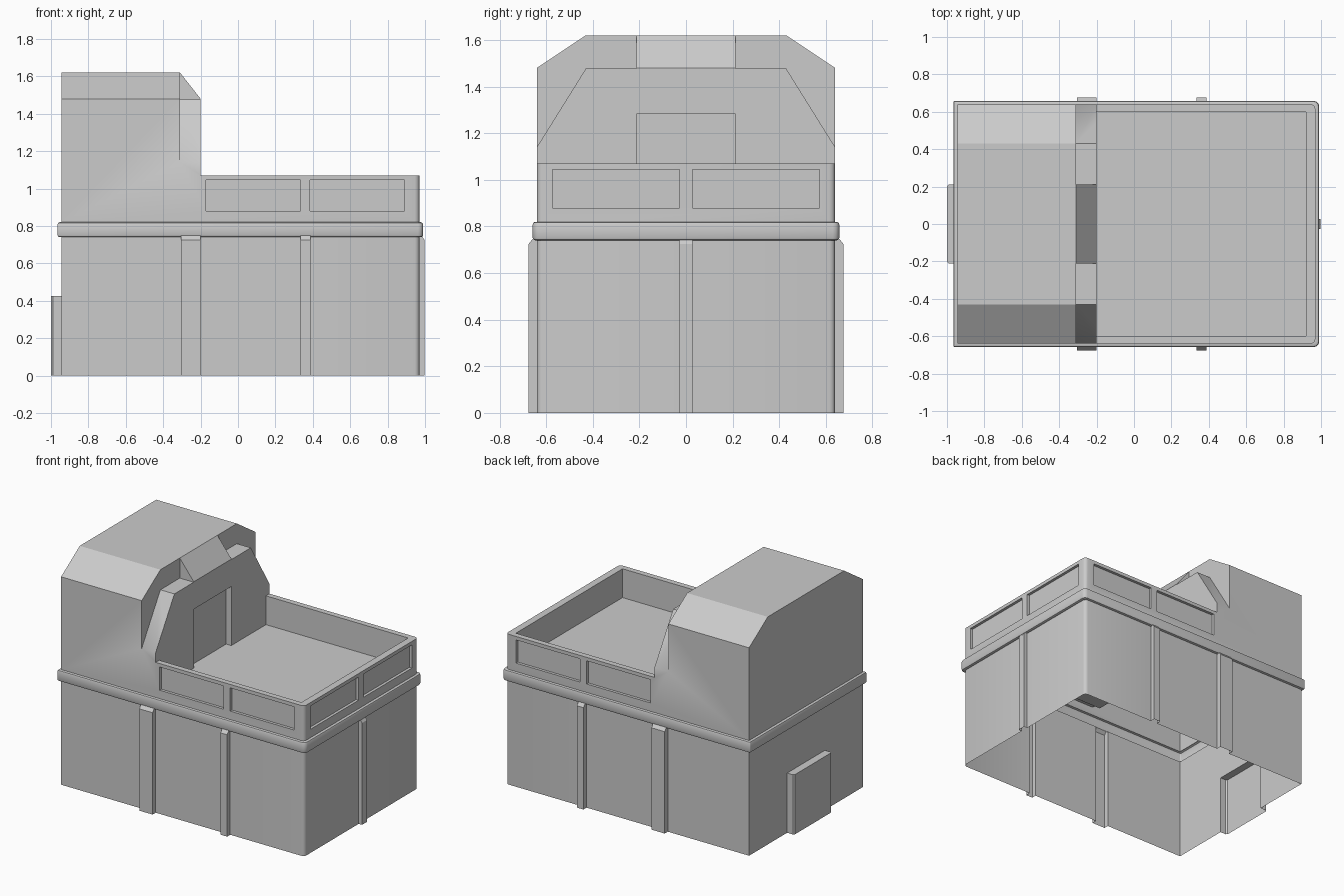
import bpy, bmesh, math
from mathutils import Vector

if "Cube" in bpy.data.objects:
    bpy.data.objects.remove(bpy.data.objects["Cube"])


def prism(name, pts, axis, a, b):
    """Extrude a 2D polygon along an axis (remaining axes stay in xyz order)."""
    bm = bmesh.new()

    def place(p, t):
        c = list(p)
        c.insert("xyz".index(axis), t)
        return bm.verts.new(Vector(c))

    lo = [place(p, a) for p in pts]
    hi = [place(p, b) for p in pts]
    bm.faces.new(lo)
    bm.faces.new(hi)
    for i in range(len(pts)):
        j = (i + 1) % len(pts)
        bm.faces.new((lo[i], lo[j], hi[j], hi[i]))
    bmesh.ops.recalc_face_normals(bm, faces=bm.faces)
    me = bpy.data.meshes.new(name)
    bm.to_mesh(me)
    bm.free()
    ob = bpy.data.objects.new(name, me)
    bpy.context.collection.objects.link(ob)
    return ob


def box(name, x0, x1, y0, y1, z0, z1):
    return prism(name, [(x0, y0), (x1, y0), (x1, y1), (x0, y1)], "z", z0, z1)


def outline(x0, x1, y, r_right, r_left=0, n=3):
    """Rectangle plan with rounded right corners and optional rounded left ones."""
    pts = []
    for sx, sy, a0, r in ((1, -1, -90, r_right), (1, 1, 0, r_right),
                          (-1, 1, 90, r_left), (-1, -1, 180, r_left)):
        cx = (x1 - r) if sx > 0 else (x0 + r)
        cy = sy * (y - r)
        for k in range(n + 1 if r else 1):
            t = math.radians(a0 + 90 * k / n)
            pts.append((cx + r * math.cos(t), cy + r * math.sin(t)))
    return pts


def boolean(target, tool, op):
    m = target.modifiers.new(tool.name, "BOOLEAN")
    m.operation, m.solver, m.object = op, "EXACT", tool
    bpy.context.view_layer.objects.active = target
    bpy.ops.object.modifier_apply(modifier=m.name)
    bpy.data.objects.remove(tool)


# Main block, full height
building = prism("building", outline(-0.945, 0.97, 0.64, 0.025), "z", -0.1, 1.62)

# Terrace space, sunken terrace floor and terrace doorway
cuts = [box("terrace_space", -0.2, 1.2, -0.9, 0.9, 1.07, 2),
        box("terrace_pit", -0.2, 0.92, -0.6, 0.6, 0.865, 1.3),
        box("terrace_door", -0.24, -0.1, -0.21, 0.21, 0.865, 1.285)]

# Chamfered roof edges and stepped shoulders on the tower front
for s in (-1, 1):
    cuts.append(prism("roof_chamfer", [(s * 0.85, 1.34), (s * 0.85, 1.9), (s * 0.01, 1.9)],
                      "x", -1.2, 0.0))
    cuts.append(prism("shoulder", [(s * 0.70, 1.044), (s * 0.43, 1.477), (s * 0.212, 1.477),
                                   (s * 0.212, 1.9), (s * 0.70, 1.9)], "x", -0.31, -0.1))
cuts.append(prism("roof_front_slope", [(-0.31, 1.62), (-0.09, 1.34), (-0.09, 1.9),
                                       (-0.31, 1.9)], "y", -0.3, 0.3))

# Recessed parapet panels
for x0, x1 in ((-0.17, 0.335), (0.385, 0.89)):
    cuts.append(box("front_panel", x0, x1, -0.8, -0.62, 0.88, 1.045))
    cuts.append(box("back_panel", x0, x1, 0.62, 0.8, 0.88, 1.045))
for y0, y1 in ((-0.572, -0.028), (0.028, 0.572)):
    cuts.append(box("side_panel", 0.95, 1.1, y0, y1, 0.88, 1.045))
for c in cuts:
    boolean(building, c, "DIFFERENCE")

# Rounded moulding around the building
band = prism("moulding", outline(-0.965, 0.99, 0.658, 0.028, 0.008), "z", 0.74, 0.82)
bm = bmesh.new()
bm.from_mesh(band.data)
rims = [e for e in bm.edges if abs(e.verts[0].co.z - e.verts[1].co.z) < 1e-4]
bmesh.ops.bevel(bm, geom=rims, offset=0.012, segments=2, profile=0.5, affect="EDGES",
                clamp_overlap=False)
bm.to_mesh(band.data)
bm.free()
adds = [band]

# Pilasters with sloped tops
for s in (-1, 1):
    side = [(s * 0.6, -0.1), (s * 0.675, -0.1), (s * 0.675, 0.725),
            (s * 0.655, 0.75), (s * 0.6, 0.75)]
    for x0, x1 in ((-0.305, -0.2), (0.335, 0.387)):
        adds.append(prism("pilaster", side, "x", x0, x1))
adds.append(prism("end_pilaster", [(0.9, -0.1), (0.997, -0.1), (0.997, 0.725),
                                   (0.98, 0.75), (0.9, 0.75)], "y", -0.028, 0.028))

# Projecting rear door
adds.append(prism("rear_door", [(-0.9, -0.212), (-0.99, -0.212), (-1.0, -0.202),
                                (-1.0, 0.202), (-0.99, 0.212), (-0.9, 0.212)],
                  "z", -0.1, 0.425))
for a in adds:
    boolean(building, a, "UNION")

# Open the underside at ground level
bm = bmesh.new()
bm.from_mesh(building.data)
bmesh.ops.bisect_plane(bm, geom=bm.verts[:] + bm.edges[:] + bm.faces[:], dist=1e-5,
                       plane_co=(0, 0, 0), plane_no=(0, 0, 1), clear_inner=True)
bm.to_mesh(building.data)
bm.free()

bpy.ops.object.select_all(action="DESELECT")
building.select_set(True)
bpy.context.view_layer.objects.active = building
bpy.ops.object.shade_smooth_by_angle(angle=math.radians(32))
